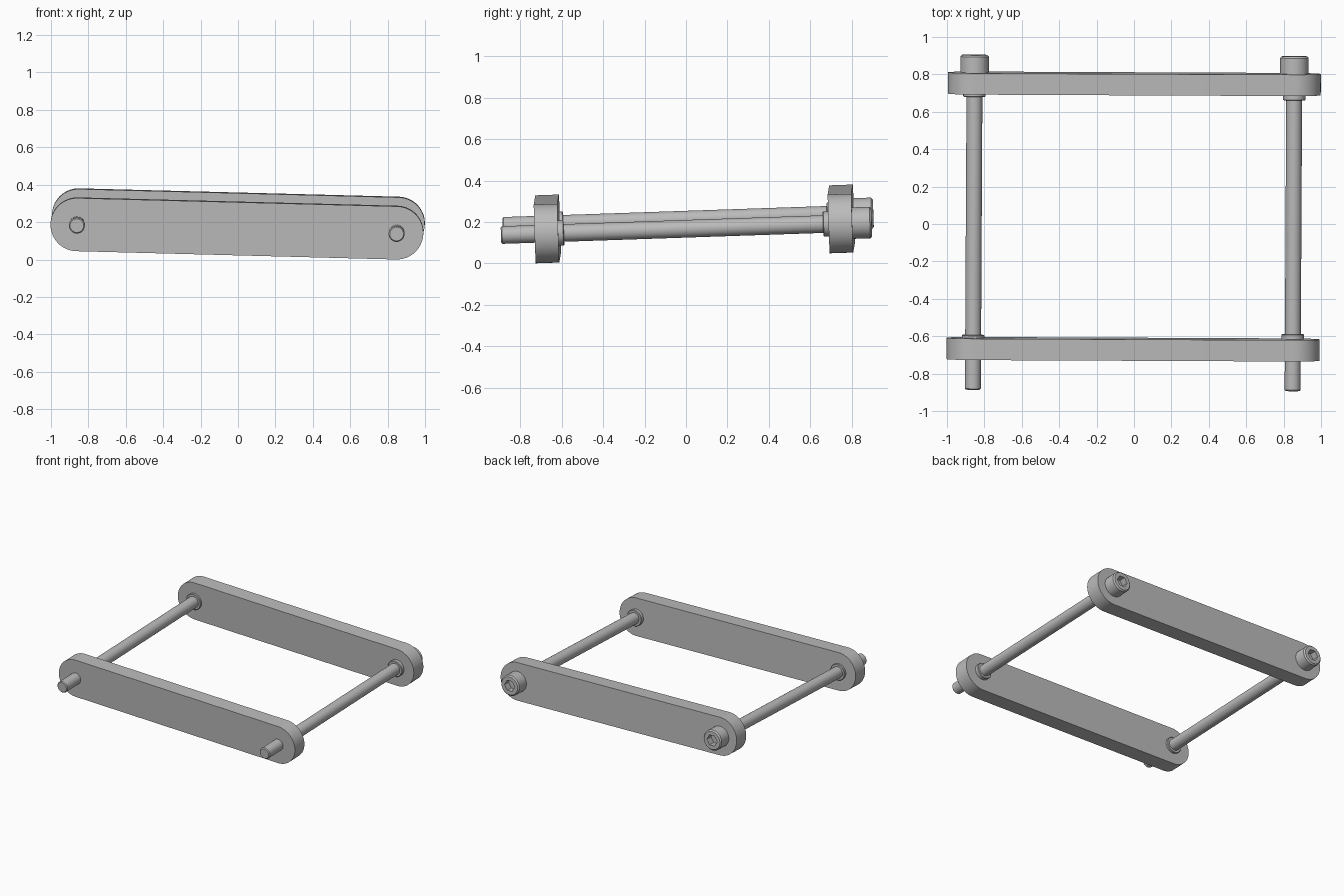
import bpy, bmesh
from math import pi, cos, sin, radians
from mathutils import Matrix, Euler

cube = bpy.data.objects.get("Cube")
if cube:
    bpy.data.objects.remove(cube, do_unlink=True)

# One plain metal colour
grey = bpy.data.materials.new("metal_grey")
grey.use_nodes = True
COLOUR = (0.5, 0.5, 0.5, 1)
grey.diffuse_color = COLOUR
grey.node_tree.nodes["Principled BSDF"].inputs["Base Color"].default_value = COLOUR

# The whole frame is slightly tilted
TILT = Matrix.Translation((-0.002, 0, 0.189)) @ Euler((0.034, 0.026, -0.0045)).to_matrix().to_4x4()

BOLT_X = 0.855
BAR_R = 0.142
BAR_HALF = 0.057
FRONT_Y, BACK_Y = -0.67, 0.75
ROD_R, HEAD_R, COLLAR_R = 0.0425, 0.076, 0.06


def finish(bm, name):
    bmesh.ops.recalc_face_normals(bm, faces=bm.faces)
    mesh = bpy.data.meshes.new(name)
    bm.to_mesh(mesh)
    bm.free()
    mesh.materials.append(grey)
    mesh.shade_smooth()
    mesh.set_sharp_from_angle(angle=radians(25))
    obj = bpy.data.objects.new(name, mesh)
    obj.matrix_world = TILT
    bpy.context.scene.collection.objects.link(obj)


def loft(name, x, rings, sides=48):
    """Turned part along y; each ring is (y, radius, is_hexagon)."""
    bm = bmesh.new()
    loops = []
    for y, r, is_hex in rings:
        loop = []
        for i in range(sides):
            a = 2 * pi * i / sides
            k = r * cos(pi / 6) / cos(a % (pi / 3) - pi / 6) if is_hex else r
            loop.append(bm.verts.new((x + k * cos(a), y, k * sin(a))))
        loops.append(loop)
    for a, b in zip(loops, loops[1:]):
        for i in range(sides):
            j = (i + 1) % sides
            bm.faces.new((a[i], a[j], b[j], b[i]))
    bm.faces.new(loops[0])
    bm.faces.new(loops[-1])
    finish(bm, name)


def bar(name, y, steps=32):
    """Flat bar with round ends."""
    bm = bmesh.new()
    outline = []
    for side in (1, -1):
        for i in range(steps + 1):
            a = -pi / 2 + pi * i / steps
            outline.append(bm.verts.new((side * (BOLT_X + BAR_R * cos(a)),
                                         y - BAR_HALF, side * BAR_R * sin(a))))
    face = bm.faces.new(outline)
    out = bmesh.ops.extrude_face_region(bm, geom=[face])
    moved = [v for v in out["geom"] if isinstance(v, bmesh.types.BMVert)]
    bmesh.ops.translate(bm, verts=moved, vec=(0, 2 * BAR_HALF, 0))
    finish(bm, name)


bar("front_bar", FRONT_Y)
bar("back_bar", BACK_Y)

TIP, SEAT, END = -0.89, BACK_Y + BAR_HALF, 0.901
for side, x, collar in (("right", -BOLT_X, 0.016), ("left", BOLT_X, 0.027)):
    # Bolt: chamfered tip, rod, cap head and hexagonal socket
    loft(side + "_bolt", x, [
        (TIP, ROD_R - 0.006, False), (TIP + 0.006, ROD_R, False),
        (SEAT, ROD_R, False), (SEAT, HEAD_R, False),
        (END - 0.009, HEAD_R, False), (END, HEAD_R - 0.009, False),
        (END, 0.043, True), (END - 0.05, 0.043, True)])
    # Collars against the inner faces of the bars
    for name, inner, way in (("front", FRONT_Y + BAR_HALF, 1), ("back", BACK_Y - BAR_HALF, -1)):
        loft(f"{side}_{name}_collar", x, [
            (inner - way * 0.01, COLLAR_R, False),
            (inner + way * (collar - 0.003), COLLAR_R, False),
            (inner + way * collar, COLLAR_R - 0.003, False)])
